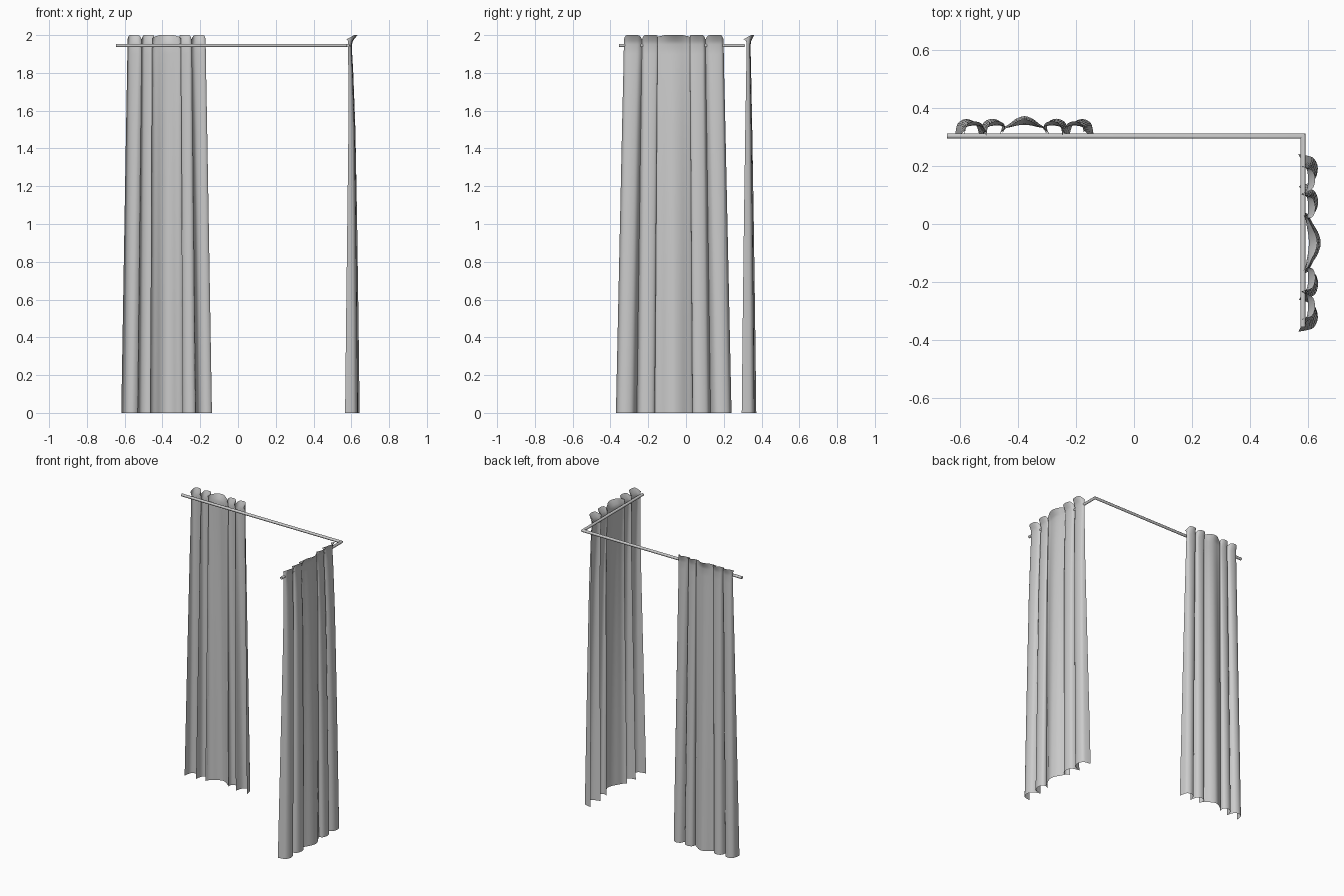
import bpy, bmesh, math
from mathutils import Vector

if "Cube" in bpy.data.objects:
    bpy.data.objects.remove(bpy.data.objects["Cube"])

# Half of the pleated fabric outline: (distance from the middle, depth)
HALF = [(0, .077), (.028, .068), (.052, .050), (.075, .034), (.088, .012),
        (.078, .034), (.084, .058), (.110, .068), (.138, .058), (.148, .034),
        (.153, .002), (.160, .030), (.174, .058), (.203, .067), (.228, .054),
        (.236, .030), (.240, .0)]
# Rows from hem to ruffle: (height, width scale, depth scale, push toward rod)
ROWS = [(0, 1, 1, 0), (.5, .965, .85, 0), (1.0, .93, .68, 0),
        (1.5, .895, .48, .1), (1.8, .872, .34, .6), (1.9, .866, .28, .9),
        (1.95, .862, .27, 1), (1.97, .86, .36, .8), (2.0, .86, .74, .1)]
MID = .036


def smooth_path(pts, steps=3):
    """Catmull-Rom curve through the points."""
    out = []
    for i in range(len(pts) - 1):
        a, b, c, d = (Vector(pts[min(max(i + k, 0), len(pts) - 1)]) for k in (-1, 0, 1, 2))
        for s in range(steps):
            t = s / steps
            out.append(b + (c - a) * t / 2 + (2 * a - 5 * b + 4 * c - d) * t * t / 2
                       + (3 * b - a - 3 * c + d) * t ** 3 / 2)
    return out + [Vector(pts[-1])]


def finish(name, bm, angle):
    me = bpy.data.meshes.new(name)
    bm.to_mesh(me)
    bm.free()
    ob = bpy.data.objects.new(name, me)
    bpy.context.collection.objects.link(ob)
    bpy.ops.object.select_all(action='DESELECT')
    ob.select_set(True)
    bpy.context.view_layer.objects.active = ob
    bpy.ops.object.shade_smooth_by_angle(angle=math.radians(angle))
    return ob


def curtain(name, centre, along, out, stretch, push):
    """Pleated sheet, gathered at the rod and flared above it."""
    pts = [(-u, v) for u, v in HALF[:0:-1]] + HALF
    path = smooth_path(pts)
    bm = bmesh.new()
    grid = []
    for z, wide, deep, shift in ROWS:
        row = []
        for u, v in path:
            p = centre + along * (u * wide * stretch) + out * ((v - MID) * deep - push * shift)
            # uneven top edge, lower in the pleat valleys
            p.z = z if z < 2 else 1.978 + .022 * min(1, max(0, v / .055))
            row.append(bm.verts.new(p))
        grid.append(row)
    for lo, hi in zip(grid, grid[1:]):
        for i in range(len(lo) - 1):
            bm.faces.new((lo[i], lo[i + 1], hi[i + 1], hi[i]))
    return finish(name, bm, 60)


def rod(name, sides=8, r=.0095):
    """L-shaped rail with a mitred corner."""
    cx, cy, z = .5825, .3035, 1.945
    stations = [((-.645, cy), (0, 1)), ((cx, cy), (1, 1)), ((cx, -.355), (1, 0))]
    bm = bmesh.new()
    rings = []
    for (x, y), (dx, dy) in stations:
        ring = []
        for k in range(sides):
            a = 2 * math.pi * (k + .5) / sides
            c, s = r * math.cos(a), r * math.sin(a)
            ring.append(bm.verts.new((x + dx * c, y + dy * c, z + s)))
        rings.append(ring)
    for a, b in zip(rings, rings[1:]):
        for k in range(sides):
            n = (k + 1) % sides
            bm.faces.new((a[k], a[n], b[n], b[k]))
    bm.faces.new(rings[0])
    bm.faces.new(rings[-1])
    bmesh.ops.recalc_face_normals(bm, faces=bm.faces[:])
    return finish(name, bm, 50)


rod("curtain_rod")
# Back curtain hangs behind the rail, side curtain outside it
curtain("back_curtain", Vector((-.378, .331, 0)), Vector((-1, 0, 0)), Vector((0, 1, 0)), 1.0, 0)
curtain("side_curtain", Vector((.603, -.065, 0)), Vector((0, 1, 0)), Vector((1, 0, 0)), 1.275, .011)
